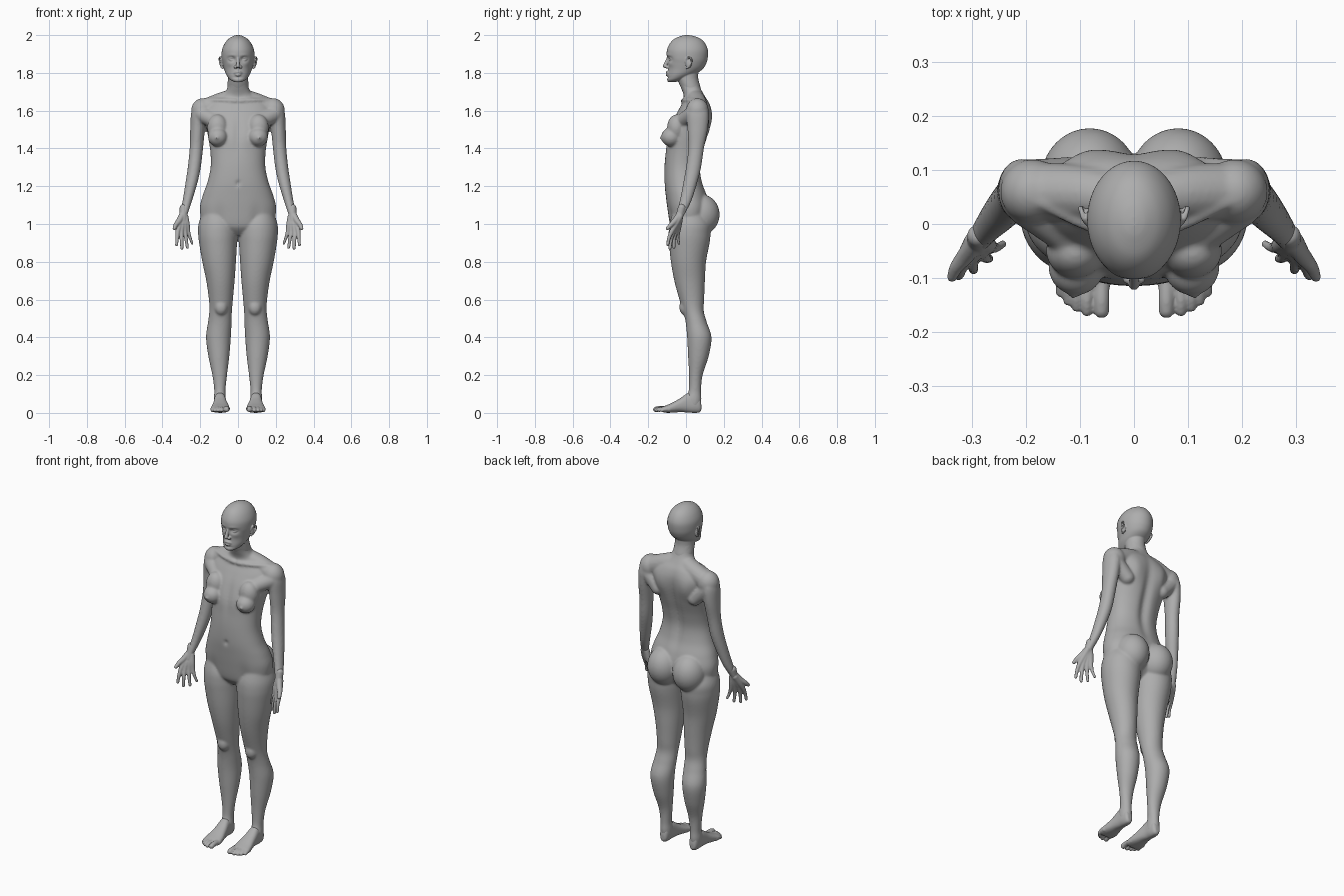
import bpy, bmesh, math
from mathutils import Vector, Matrix

skin = bpy.data.materials.new("grey_skin")
skin.diffuse_color = (0.42, 0.42, 0.42, 1)


def spline(rows, n=6):
    """Catmull-Rom through rows of numbers."""
    out = []
    for i in range(len(rows) - 1):
        p = [rows[max(0, min(len(rows) - 1, i + k))] for k in (-1, 0, 1, 2)]
        for j in range(n):
            t = j / n
            out.append([0.5 * (2 * b + (c - a) * t + (2 * a - 5 * b + 4 * c - d) * t * t
                               + (3 * b - a - 3 * c + d) * t ** 3) for a, b, c, d in zip(*p)])
    return out + [list(rows[-1])]


def skin_rings(bm, rings):
    loops = [[bm.verts.new(p) for p in r] for r in rings]
    n = len(loops[0])
    for a, b in zip(loops, loops[1:]):
        for i in range(n):
            bm.faces.new((a[i], a[(i + 1) % n], b[(i + 1) % n], b[i]))
    bm.faces.new(loops[0])
    bm.faces.new(loops[-1])


def loft(bm, rows, s=1, along_y=False, power=2.0, bumps=(), segs=48, n=6):
    """Rows: station, x0, x1, low, high. Bumps: x, z, size x, size z, dy, side."""
    rings = []
    for st, x0, x1, lo, hi in spline(rows, n):
        ring = []
        for k in range(segs):
            a = 2 * math.pi * k / segs
            c, d = math.cos(a), math.sin(a)
            x = (x0 + x1) / 2 + (x1 - x0) / 2 * math.copysign(abs(c) ** (2 / power), c)
            v = (lo + hi) / 2 + (hi - lo) / 2 * math.copysign(abs(d) ** (2 / power), d)
            for bx, bz, sx, sz, dy, side in bumps:
                if d * side > 0:
                    v += dy * abs(d) * math.exp(-((abs(x) - bx) / sx) ** 2 - ((st - bz) / sz) ** 2)
            ring.append((s * x, st, v) if along_y else (s * x, v, st))
        rings.append(ring)
    skin_rings(bm, rings)


def ball(bm, c, r, s=1):
    m = Matrix.Translation((s * c[0], c[1], c[2])) @ Matrix.Diagonal((*r, 1))
    bmesh.ops.create_uvsphere(bm, u_segments=32, v_segments=20, radius=1, matrix=m)


def tube(bm, rows, s=1):
    """Rounded tube through rows of x, y, z, radius."""
    pts = spline(rows, 5)
    rings = []
    for i, p in enumerate(pts):
        t = Vector(pts[min(i + 1, len(pts) - 1)][:3]) - Vector(pts[max(i - 1, 0)][:3])
        q = t.to_track_quat('Z', 'Y')
        ring = []
        for k in range(16):
            a = k * math.pi / 8
            v = Vector(p[:3]) + q @ Vector((math.cos(a), math.sin(a), 0)) * p[3]
            ring.append((s * v.x, v.y, v.z))
        rings.append(ring)
    skin_rings(bm, rings)
    for p in (pts[0], pts[-1]):
        ball(bm, p[:3], (p[3],) * 3, s)


def finish(bm, name, voxel, smooth):
    """Fuse the overlapping pieces into one smooth skin."""
    bmesh.ops.recalc_face_normals(bm, faces=bm.faces)
    me = bpy.data.meshes.new(name)
    bm.to_mesh(me)
    bm.free()
    me.materials.append(skin)
    me.polygons.foreach_set("use_smooth", [True] * len(me.polygons))
    ob = bpy.data.objects.new(name, me)
    bpy.context.collection.objects.link(ob)
    r = ob.modifiers.new("fuse", 'REMESH')
    r.mode, r.voxel_size, r.use_smooth_shade = 'VOXEL', voxel, True
    m = ob.modifiers.new("soften", 'SMOOTH')
    m.factor, m.iterations = 0.5, smooth


# torso with spine groove, shoulder blades, breastbone and navel
bm = bmesh.new()
torso = [(0.94, .06, -.04, .06), (0.97, .13, -.07, .09), (1.0, .185, -.085, .11), (1.08, .202, -.098, .125),
         (1.15, .187, -.107, .112), (1.22, .162, -.114, .088), (1.30, .145, -.114, .078),
         (1.38, .146, -.108, .092), (1.46, .158, -.10, .115), (1.54, .172, -.072, .133),
         (1.60, .18, -.042, .135), (1.645, .15, -.018, .122), (1.68, .085, -.012, .1),
         (1.72, .057, -.026, .078), (1.77, .053, -.045, .063), (1.80, .05, -.05, .06)]
loft(bm, [(z, -w, w, f, b) for z, w, f, b in torso], power=2.2, segs=96,
     bumps=[(0, 1.4, .028, .2, -.018, 1), (.09, 1.55, .04, .07, .012, 1), (0, 1.48, .02, .08, .008, -1),
            (0, 1.215, .009, .012, .012, -1), (.1, 1.02, .03, .07, .008, -1)])

leg = [(1.06, .04, .19, -.07, .10), (1.0, .004, .209, -.088, .13), (.95, .002, .211, -.092, .13),
       (.9, .005, .206, -.09, .125), (.8, .011, .189, -.08, .106), (.7, .018, .168, -.062, .10),
       (.6, .027, .154, -.035, .096), (.54, .032, .152, -.016, .094), (.48, .034, .159, -.002, .11),
       (.4, .038, .169, .006, .135), (.3, .046, .157, .011, .12), (.2, .058, .136, .016, .088),
       (.12, .066, .126, .014, .08), (.07, .064, .128, 0, .082), (.03, .066, .124, .01, .076)]
arm = [(1.63, .165, .235, .015, .105), (1.58, .165, .249, .003, .12), (1.5, .175, .253, .008, .115),
       (1.4, .185, .256, .012, .095), (1.3, .197, .266, 0, .08), (1.22, .214, .278, -.014, .06),
       (1.12, .244, .294, -.034, .028), (1.05, .267, .309, -.052, -.008), (1.03, .27, .309, -.055, -.018)]
for s in (1, -1):
    loft(bm, leg, s)
    loft(bm, arm, s)
    # buttock, kneecap, breast and shoulder masses
    ball(bm, (.082, .078, 1.05), (.092, .1, .108), s)
    ball(bm, (.09, -.002, .56), (.036, .034, .045), s)
    ball(bm, (.107, -.078, 1.46), (.052, .054, .05), s)
    ball(bm, (.108, -.05, 1.51), (.055, .05, .07), s)
    ball(bm, (.112, -.129, 1.455), (.01, .01, .01), s)
    ball(bm, (.187, .06, 1.6), (.061, .06, .066), s)
    tube(bm, [(.03, .045, 1.665, .05), (.1, .058, 1.64, .052), (.19, .06, 1.6, .055)], s)
    tube(bm, [(.012, -.018, 1.652, .011), (.09, .0, 1.655, .012), (.17, .04, 1.655, .012)], s)
    # sheet of muscle in front of and behind the armpit
    tube(bm, [(.11, -.025, 1.54, .04), (.19, .035, 1.58, .045)], s)
    tube(bm, [(.12, .085, 1.5, .04), (.19, .075, 1.57, .045)], s)
finish(bm, "body", .006, 8)

# head
bm = bmesh.new()
skull = [(1.752, .02, -.096, -.055), (1.765, .043, -.1, -.01), (1.79, .062, -.098, .045),
         (1.82, .073, -.095, .088), (1.85, .081, -.096, .107), (1.88, .086, -.101, .115),
         (1.92, .085, -.101, .116), (1.955, .071, -.086, .102), (1.98, .05, -.062, .078),
         (1.995, .025, -.028, .042), (2.0, .006, -.005, .015)]
loft(bm, [(z, -w, w, f, b) for z, w, f, b in skull], segs=144, n=8,
     bumps=[(.034, 1.873, .019, .012, .017, -1), (.034, 1.893, .022, .008, -.003, -1),
            (.045, 1.847, .018, .014, -.004, -1), (0, 1.776, .03, .006, .005, -1),
            (0, 1.797, .022, .0025, .003, -1)])
loft(bm, [(1.69, -.054, .054, -.01, .08), (1.72, -.0565, .0565, -.026, .0775), (1.77, -.0535, .0535, -.046, .065),
          (1.82, -.052, .052, -.05, .066), (1.84, -.045, .045, -.05, .06)])
# nose and lips
tube(bm, [(0, -.094, 1.88, .008), (0, -.103, 1.858, .009), (0, -.112, 1.837, .0105)])
tube(bm, [(-.023, -.089, 1.797, .004), (-.009, -.099, 1.804, .006), (.009, -.099, 1.804, .006), (.023, -.089, 1.797, .004)])
tube(bm, [(-.02, -.09, 1.795, .004), (0, -.1, 1.789, .0075), (.02, -.09, 1.795, .004)])
for s in (1, -1):
    ball(bm, (.013, -.1, 1.831), (.0085, .011, .008), s)
    # eyeball with upper and lower lids
    ball(bm, (.034, -.069, 1.873), (.0155, .0155, .0125), s)
    for dz in (.007, -.007):
        tube(bm, [(.019, -.081, 1.872, .003), (.034, -.085, 1.873 + dz, .0033), (.05, -.073, 1.874, .003)], s)
    # ear: inner shell and rolled rim
    ball(bm, (.085, .014, 1.85), (.009, .016, .026), s)
    tube(bm, [(.083, -.002, 1.858, .005), (.092, .008, 1.88, .005), (.098, .026, 1.878, .005),
              (.097, .029, 1.857, .005), (.088, .013, 1.832, .005), (.083, .003, 1.825, .005)], s)
finish(bm, "head", .0032, 3)

for s, side in ((1, "left"), (-1, "right")):
    # hand: each finger runs from the wrist through the palm
    bm = bmesh.new()
    tube(bm, [(.288, -.022, 1.085, .021), (.289, -.032, 1.05, .0205), (.291, -.042, 1.02, .018)], s)
    for wx, kx, ky, tx, ty, tz, r in ((.28, .265, -.042, .243, -.037, .897, .0085),
                                     (.286, .281, -.054, .268, -.064, .876, .0095),
                                     (.292, .3, -.066, .297, -.085, .872, .01),
                                     (.298, .319, -.076, .325, -.097, .89, .0095)):
        tube(bm, [(wx, -.032, 1.04, .017), ((wx + kx) / 2, (ky - .034) / 2, 1.0, .017),
                  (kx, ky, .96, .0125), ((kx + tx) / 2, (ky + ty) / 2 - .004, (tz + .96) / 2, r), (tx, ty, tz, r - .0015)], s)
    tube(bm, [(.296, -.038, 1.045, .017), (.313, -.06, 1.015, .016), (.329, -.08, .995, .0125), (.337, -.098, .977, .0095)], s)
    finish(bm, "hand_" + side, .0035, 3)

    # foot with five toes
    bm = bmesh.new()
    loft(bm, [(.081, .085, .108, .015, .045), (.072, .073, .118, .003, .085), (.045, .066, .125, 0, .105),
              (.01, .064, .127, .002, .105), (-.03, .056, .132, .004, .078), (-.075, .046, .141, .001, .053),
              (-.11, .043, .146, .001, .038), (-.128, .05, .138, .006, .03)], s, along_y=True, power=2.4)
    for bx, tx, ty, r in ((.06, .06, -.16, .0145), (.085, .087, -.161, .0105), (.102, .106, -.153, .01),
                          (.117, .122, -.142, .0095), (.13, .136, -.127, .009)):
        tube(bm, [(bx, -.09, .02, .015), (tx, ty + .022, .023, r), (tx, ty, r + .004, r)], s)
    finish(bm, "foot_" + side, .004, 3)
